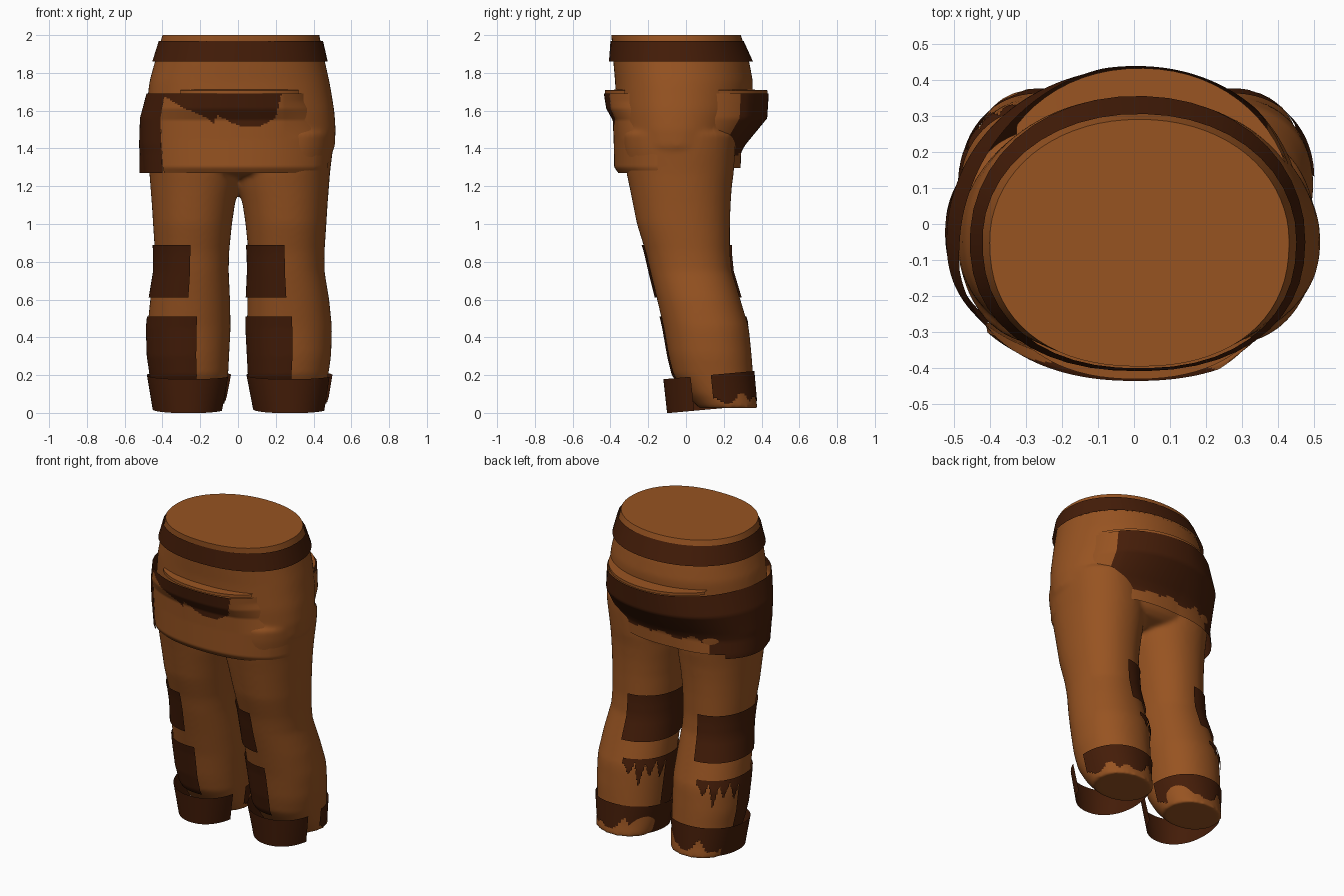
import bpy, bmesh, math

if "Cube" in bpy.data.objects:
    bpy.data.objects.remove(bpy.data.objects["Cube"])


def material(name, rgb):
    m = bpy.data.materials.new(name)
    m.diffuse_color = (*rgb, 1)
    m.use_nodes = True
    m.node_tree.nodes["Principled BSDF"].inputs["Base Color"].default_value = m.diffuse_color
    return m


BROWN = material("tan_leather", (0.31, 0.087, 0.0155))
DARK = material("dark_leather", (0.058, 0.0120, 0.0025))


def clamp(v):
    return max(0.0, min(1.0, v))


def section(keys, z):
    """Interpolate (x0, x1, y0, y1) extents at height z."""
    if z >= keys[0][0]:
        return keys[0][1:]
    for a, b in zip(keys, keys[1:]):
        if z >= b[0]:
            f = (a[0] - z) / (a[0] - b[0])
            return [p + (q - p) * f for p, q in zip(a[1:], b[1:])]
    return keys[-1][1:]


def ring_point(ext, deg, grow=0.0, torso=False):
    """Point on an oval; 0 = right, 90 = back, 270 = front.
    Torso ovals are widest towards the front, which is also squarer."""
    x0, x1, y0, y1 = ext
    c, s = math.cos(math.radians(deg)), math.sin(math.radians(deg))
    mid, power = (y0 + y1) / 2, 0.93
    if torso:
        mid = min(mid, -0.05)
        power = 0.96 - 0.07 * clamp(0.5 - s * 2)
    c = math.copysign(abs(c) ** power, c)
    s = math.copysign(abs(s) ** power, s)
    ry = y1 - mid if s > 0 else mid - y0
    return (x0 + x1) / 2 + ((x1 - x0) / 2 + grow) * c, mid + (ry + grow) * s


def wrap(name, keys, z0, z1, a0=0, a1=360, rows=12, step=6, grow=lambda a, z: 0.0, mat=0,
         caps=False, keep=None, tilt=0.0, paint=None, torso=False):
    """Surface wrapped around an axis between two heights and two angles."""
    bm = bmesh.new()
    full = a1 - a0 >= 360
    cols = max(2, round((a1 - a0) / step))
    angs = [a0 + (a1 - a0) * i / cols for i in range(cols if full else cols + 1)]
    grid = []
    for r in range(rows + 1):
        z = z0 + (z1 - z0) * r / rows
        ext = section(keys, z)
        row = []
        for a in angs:
            x, y = ring_point(ext, a, grow(a, z), torso)
            row.append(bm.verts.new((x, y, z + tilt * (y - (ext[2] + ext[3]) / 2))))
        grid.append(row)
    for r in range(rows):
        z = z0 + (z1 - z0) * (r + 0.5) / rows
        for c in range(cols):
            ang = a0 + (a1 - a0) * (c + 0.5) / cols
            if keep and not keep(ang, z):
                continue
            d = (c + 1) % len(angs)
            f = bm.faces.new((grid[r][c], grid[r][d], grid[r + 1][d], grid[r + 1][c]))
            f.material_index = mat
            if paint:
                f.material_index = int(paint(ang, z, f.calc_center_median().x))
    if caps:
        bm.faces.new(grid[-1])
        bm.faces.new(grid[0][::-1])
    bmesh.ops.delete(bm, geom=[v for v in bm.verts if not v.link_faces], context='VERTS')
    return finish(name, bm)


def finish(name, bm):
    me = bpy.data.meshes.new(name)
    bm.to_mesh(me)
    bm.free()
    me.materials.append(BROWN)
    me.materials.append(DARK)
    ob = bpy.data.objects.new(name, me)
    bpy.context.collection.objects.link(ob)
    bpy.ops.object.select_all(action='DESELECT')
    ob.select_set(True)
    bpy.context.view_layer.objects.active = ob
    bpy.ops.object.shade_smooth_by_angle(angle=math.radians(35))
    return ob


def saw(a, period):
    """Triangle wave between 0 and 1 for ragged edges."""
    return abs((a / period) % 1 * 2 - 1)


# Hips, rounded in at the crotch, with a crisp waist on top
HIPS = [(2.0, -.40, .43, -.395, .29), (1.86, -.44, .46, -.385, .335),
        (1.75, -.47, .485, -.375, .355), (1.6, -.485, .51, -.37, .345),
        (1.5, -.49, .517, -.362, .31), (1.4, -.485, .512, -.345, .28),
        (1.3, -.43, .44, -.31, .245), (1.26, -.36, .37, -.25, .2),
        (1.24, -.2, .21, -.14, .11)]
hips = wrap("hips", HIPS, 1.24, 1.93, rows=24, step=5, caps=True, torso=True)
wrap("waist", HIPS, 1.87, 2.0, rows=3, step=5, caps=True, torso=True)

# Waist belt
BELT = [(1.97, -.42, .45, -.40, .305), (1.86, -.455, .475, -.408, .355)]
wrap("belt", BELT, 1.86, 1.97, rows=2, step=8, mat=1, torso=True)

# Wrapped skirt: tan front flap, dark left panel and dark torn seat
FLAP = [(1.69, -.49, .50, -.435, .438), (1.61, -.515, .515, -.422, .43),
        (1.55, -.52, .52, -.388, .40), (1.45, -.517, .518, -.383, .35),
        (1.30, -.505, .505, -.38, .29), (1.27, -.495, .495, -.358, .28)]
SEAT = [(1.69, -.49, .50, -.435, .438), (1.56, -.52, .515, -.39, .43),
        (1.42, -.517, .518, -.383, .315), (1.38, -.512, .51, -.38, .292),
        (1.27, -.505, .50, -.37, .288)]


def tear_depth(x):
    """Lower edge of the torn dark area at the front waist."""
    pts = [(-.41, 1.69), (-.3, 1.62), (-.2, 1.575), (-.16, 1.56), (-.13, 1.53),
           (-.11, 1.575), (0, 1.52), (.1, 1.51), (.2, 1.56), (.23, 1.69)]
    for (xa, za), (xb, zb) in zip(pts, pts[1:]):
        if xa <= x < xb:
            return za + (zb - za) * (x - xa) / (xb - xa)
    return 9


def flap_fit(a, z):
    """Blend the flap's upper right corner into the hip."""
    return (-0.055 * clamp((a - 295) / 30) * clamp((z - 1.45) / 0.2)
            - 0.012 * clamp((a - 322) / 22))


def seat_fit(a, z):
    """Tuck the right edge in; keep the left rear corner nearly upright."""
    low = clamp((1.69 - z) / 0.4)
    corner = math.sin(math.pi * clamp((a - 100) / 90))
    return -0.03 * clamp((50 - a) / 28) + corner * (0.055 * low - 0.02)


def seat_paint(a, z, x):
    if a > 128 or a < 44:
        return a > 44
    return z > 1.36 - 0.03 * (a < 60) + 0.06 * saw(a, 19) * saw(a + 5, 31)


wrap("front_flap", FLAP, 1.27, 1.69, 220, 344, rows=48, step=1.2, grow=flap_fit,
     torso=True, paint=lambda a, z, x: z > tear_depth(x))
wrap("seat_panel", SEAT, 1.27, 1.69, 22, 220, rows=32, step=2, paint=seat_paint,
     grow=seat_fit, torso=True,
     keep=lambda a, z: z > (1.44 if a < 42 else 1.29 if a < 140 else 1.2))


# Narrow tan ledges closing the top of the skirt
def ledge(name, a0, a1, n=24):
    bm = bmesh.new()
    rows = []
    for i in range(n + 1):
        a = a0 + (a1 - a0) * i / n
        taper = -0.03 * abs(2 * i / n - 1) ** 2
        outer = ring_point(section(FLAP, 1.69), a, taper - 0.005, True)
        inner = ring_point(section(HIPS, 1.7), a, -0.015, True)
        rows.append((bm.verts.new((*outer, 1.69)), bm.verts.new((*outer, 1.708)),
                     bm.verts.new((*inner, 1.712))))
    for p, q in zip(rows, rows[1:]):
        bm.faces.new((p[0], q[0], q[1], p[1]))
        bm.faces.new((p[1], q[1], q[2], p[2]))
    finish(name, bm)


ledge("back_ledge", 22, 135)
ledge("front_ledge", 230, 311)

# Legs with knee patches, shin wraps and loose cuffs
LEG = [(1.5, .02, .508, -.335, .265), (1.4, .01, .503, -.333, .262),
       (1.27, .0, .487, -.315, .253), (1.2, .006, .482, -.30, .243), (1.1, .025, .474, -.28, .236),
       (1.0, .04, .468, -.26, .233), (.85, .055, .458, -.213, .233), (.75, .057, .458, -.19, .243),
       (.6, .05, .483, -.153, .288), (.45, .047, .498, -.118, .333), (.3, .055, .493, -.092, .348),
       (.2, .06, .478, -.067, .355), (.1, .072, .465, 0, .365), (.025, .09, .45, .07, .38)]
CUFF = [(.2, .045, .50, -.12, .362), (.02, .08, .47, -.10, .378)]


def placed(keys, side):
    if side > 0:
        return keys
    return [(z, -x1 + .018, -x0 + .008, y0, y1) for z, x0, x1, y0, y1 in keys]


def shin_keep(a, z):
    if a > 170:
        return True
    return z > 0.485 - 0.15 * (1 - saw(a, 17)) * (0.4 + 0.6 * saw(a, 43))


def cuff_keep(a, z):
    if a < 150:
        return z > 0.04 + 0.09 * saw(a, 37) * saw(a + 9, 60)
    return True


legs = []
for label, side in (("right", 1), ("left", -1)):
    leg, cuff = placed(LEG, side), placed(CUFF, side)
    legs.append(wrap(label + "_leg", leg, .025, 1.48, rows=40, step=8, caps=True))
    wrap(label + "_knee_patch", leg, .61, .89, 92, 268, rows=8, mat=1,
         grow=lambda a, z: .01)
    wrap(label + "_shin_wrap", leg, .17, .51, 100, 276 - 3 * side, rows=30, step=2,
         grow=lambda a, z: .008, mat=1, keep=shin_keep)
    wrap(label + "_cuff", cuff, .02, .2, 2, 338, rows=16, step=4, mat=1,
         keep=cuff_keep, tilt=.09)

# Merge hips and legs into one soft trouser body
bpy.ops.object.select_all(action='DESELECT')
for ob in legs + [hips]:
    ob.select_set(True)
bpy.context.view_layer.objects.active = hips
bpy.ops.object.join()
hips.name = "trouser_body"
hips.modifiers.clear()
remesh = hips.modifiers.new("merge", 'REMESH')
remesh.mode = 'VOXEL'
remesh.voxel_size = 0.0125
remesh.use_smooth_shade = True
soften = hips.modifiers.new("soften", 'SMOOTH')
soften.factor = 0.5
soften.iterations = 8
